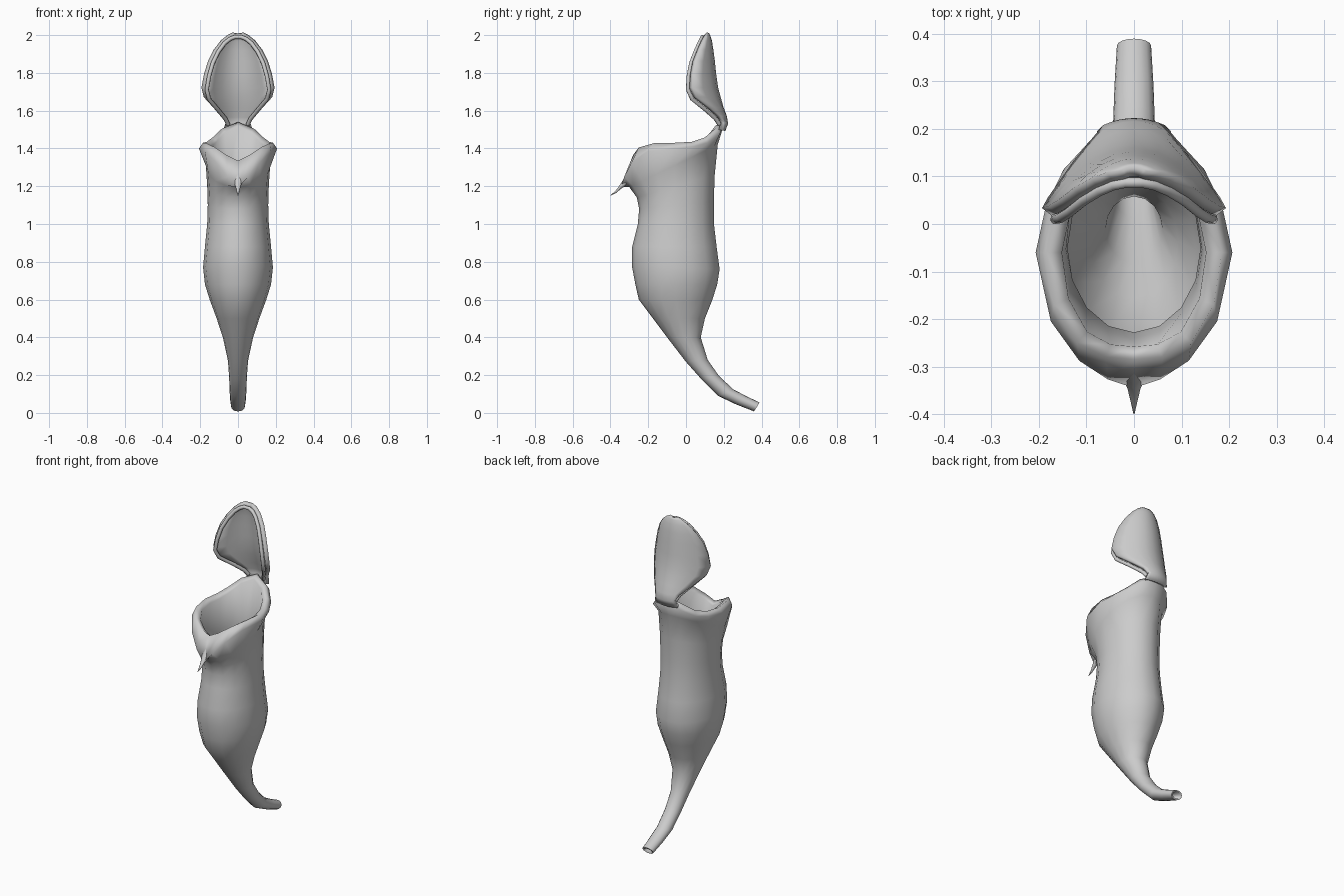
import bpy, math
from mathutils import Vector

cube = bpy.data.objects.get("Cube")
if cube:
    bpy.data.objects.remove(cube)

mat = bpy.data.materials.new("plain grey")
mat.use_nodes = True
grey = (0.6, 0.6, 0.6, 1)
mat.diffuse_color = grey
mat.node_tree.nodes["Principled BSDF"].inputs["Base Color"].default_value = grey

SIDES = 16
HALF = SIDES // 2


def loft(name, rows, closed):
    """Join equal-length rows of points with quads."""
    n = len(rows[0])
    verts = [p for row in rows for p in row]
    faces = []
    for r in range(len(rows) - 1):
        for i in range(n if closed else n - 1):
            j = (i + 1) % n
            faces.append((r * n + i, r * n + j, (r + 1) * n + j, (r + 1) * n + i))
    mesh = bpy.data.meshes.new(name)
    mesh.from_pydata(verts, [], faces)
    mesh.materials.append(mat)
    mesh.polygons.foreach_set("use_smooth", [True] * len(faces))
    obj = bpy.data.objects.new(name, mesh)
    bpy.context.collection.objects.link(obj)
    return obj


def section(fy, fz, by, bz, w, wall=0.0):
    """Tilted oval ring between a front point and a back point."""
    front, back = Vector((0, fy, fz)), Vector((0, by, bz))
    mid, arm = (front + back) / 2, (front - back) / 2
    arm *= 1 - wall / arm.length
    ring = []
    for i in range(SIDES):
        a = math.tau * i / SIDES
        ring.append(mid + arm * math.cos(a) + Vector(((w - wall) * math.sin(a), 0, 0)))
    return ring


def mirrored(half):
    """Complete a front-to-back half outline on the other side."""
    pts = [Vector(p) for p in half]
    return pts + [Vector((-p.x, p.y, p.z)) for p in pts[-2:0:-1]]


# Pitcher sections: front y, front z, back y, back z, half width
sections = [
    (.36, .008, .39, .055, .036), (.265, .045, .32, .088, .041),
    (.17, .09, .25, .125, .044), (.08, .18, .175, .195, .047),
    (0, .27, .115, .28, .053), (-.10, .40, .078, .40, .08),
    (-.175, .50, .10, .50, .113), (-.25, .60, .14, .60, .15),
    (-.268, .68, .165, .68, .175), (-.287, .78, .178, .76, .185),
    (-.285, .88, .162, .88, .175), (-.255, 1.0, .148, 1.0, .163),
    (-.248, 1.08, .147, 1.12, .16), (-.26, 1.14, .152, 1.26, .163),
    (-.30, 1.195, .168, 1.42, .17),
]
outer = [section(*s) for s in sections]

# Rolled rim: pointed outer lip, then crest, then inner edge
lip = mirrored([
    (0, -.345, 1.195), (.055, -.327, 1.25), (.115, -.288, 1.325),
    (.175, -.205, 1.385), (.207, -.06, 1.40), (.185, .04, 1.41),
    (.148, .115, 1.43), (.09, .178, 1.475), (0, .202, 1.53)])
crest = mirrored([
    (0, -.285, 1.335), (.06, -.28, 1.365), (.12, -.25, 1.405),
    (.168, -.17, 1.428), (.185, -.06, 1.43), (.165, .03, 1.435),
    (.135, .10, 1.458), (.085, .155, 1.505), (0, .185, 1.54)])
center = Vector((0, -.06, 0))
inner_edge = [Vector((p.x * .82, center.y + (p.y - center.y) * .88, p.z - .02)) for p in crest]

# Inner wall back down to the open stem end
inner = [section(*s, wall=min(.02, s[4] * .25)) for s in reversed(sections[:-1])]
loft("pitcher_body", outer + [lip, crest, inner_edge] + inner + [outer[0]], True)

# Lid rows: z, half width, middle y, edge y
lid_rows = [
    (1.50, .07, .185, .172), (1.535, .055, .198, .185), (1.565, .07, .192, .165),
    (1.61, .11, .175, .115), (1.67, .162, .158, .04), (1.72, .174, .145, .018),
    (1.79, .161, .135, .022), (1.86, .14, .128, .035), (1.92, .11, .12, .058),
    (1.965, .075, .113, .078), (1.988, .045, .105, .09), (1.998, .018, .10, .095),
]
rows = []
for z, w, mid_y, edge_y in lid_rows:
    steps = [-1 + i / 4 for i in range(9)]
    rows.append([Vector((w * t, mid_y + (edge_y - mid_y) * t * t, z)) for t in steps])
lid = loft("lid", rows, False)
solid = lid.modifiers.new("thickness", "SOLIDIFY")
solid.thickness = .025
solid.offset = -1

# Bead along the lid margin
curve = bpy.data.curves.new("lid_margin", "CURVE")
curve.dimensions = "3D"
curve.bevel_depth = .011
curve.bevel_resolution = 2
path = [r[0] for r in rows[1:]] + [r[-1] for r in reversed(rows[1:])]
spline = curve.splines.new("POLY")
spline.points.add(len(path) - 1)
for point, p in zip(spline.points, path):
    point.co = (p.x * .95, p.y - .008, p.z - .008, 1)
curve.materials.append(mat)
margin = bpy.data.objects.new("lid_margin", curve)
bpy.context.collection.objects.link(margin)

# Thorn at the tip of the lip
spike = []
for y, z, r in [(-.315, 1.235, .03), (-.345, 1.20, .014), (-.37, 1.172, .008), (-.40, 1.15, .001)]:
    spike.append([Vector((r * math.cos(math.tau * i / 8), y, z + r * math.sin(math.tau * i / 8)))
                  for i in range(8)])
loft("lip_thorn", spike, True)
